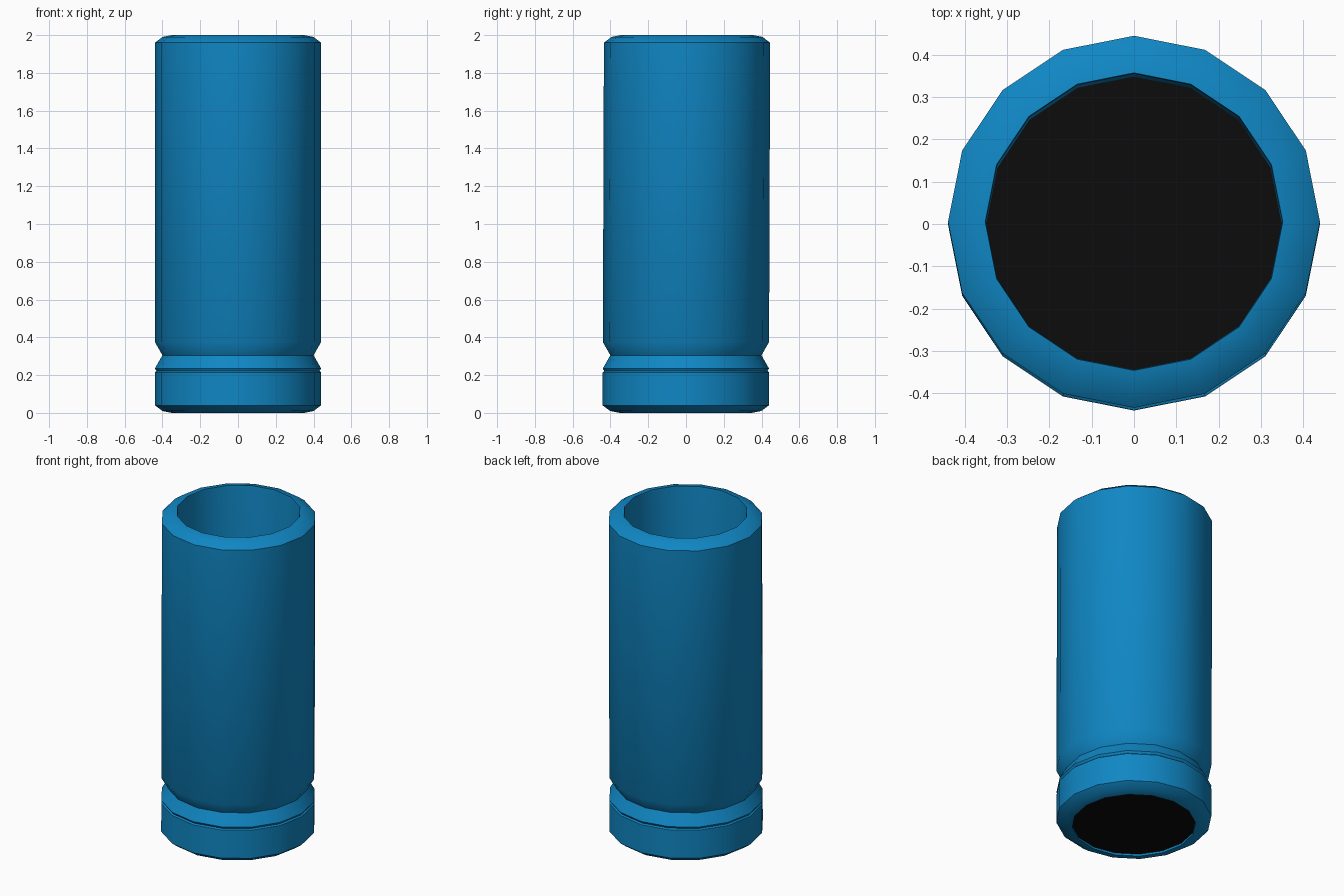
import bpy, bmesh, math

old = bpy.data.objects.get("Cube")
if old:
    bpy.data.objects.remove(old, do_unlink=True)

SIDES = 16
LEAN = 0.0035  # slight lean of the tube towards the back


def material(name, rgb):
    m = bpy.data.materials.new(name)
    m.diffuse_color = (*rgb, 1)
    m.use_nodes = True
    bsdf = m.node_tree.nodes["Principled BSDF"]
    bsdf.inputs["Base Color"].default_value = (*rgb, 1)
    bsdf.inputs["Roughness"].default_value = 0.6
    return m


def ring(bm, r, z):
    y = LEAN * (z - 1) + 0.002
    return [bm.verts.new((r * math.cos(a), r * math.sin(a) + y, z))
            for a in (2 * math.pi * i / SIDES for i in range(SIDES))]


def finish(name, bm, mat):
    mesh = bpy.data.meshes.new(name)
    bm.to_mesh(mesh)
    bm.free()
    ob = bpy.data.objects.new(name, mesh)
    bpy.context.collection.objects.link(ob)
    mesh.materials.append(mat)
    bpy.ops.object.select_all(action='DESELECT')
    ob.select_set(True)
    bpy.context.view_layer.objects.active = ob
    bpy.ops.object.shade_smooth_by_angle(angle=math.radians(30))
    return ob


def lathe(name, profile, mat):
    bm = bmesh.new()
    rings = [ring(bm, r, z) for r, z in profile]
    for a, b in zip(rings, rings[1:]):
        for i in range(SIDES):
            j = (i + 1) % SIDES
            bm.faces.new((a[i], a[j], b[j], b[i]))
    return finish(name, bm, mat)


def disc(name, r, z, mat, up):
    bm = bmesh.new()
    verts = ring(bm, r, z)
    bm.faces.new(verts if up else verts[::-1])
    return finish(name, bm, mat)


blue = material("blue", (0.005, 0.24, 0.55))
black = material("black", (0.0035, 0.0035, 0.0035))

# Hollow body: bottom recess, chamfer, groove, long wall, rim, inner wall
lathe("tube_body", [
    (0.35, 0.012), (0.35, 0.0), (0.40, 0.01), (0.44, 0.04),
    (0.44, 0.215), (0.432, 0.222), (0.44, 0.235),
    (0.40, 0.305), (0.44, 0.375),
    (0.44, 1.96), (0.40, 1.99), (0.352, 2.0),
    (0.35, 1.985), (0.35, 0.03),
], blue)

# Dark floor inside the tube and dark cap underneath
disc("inner_floor", 0.35, 0.03, black, True)
disc("bottom_cap", 0.35, 0.012, black, False)
